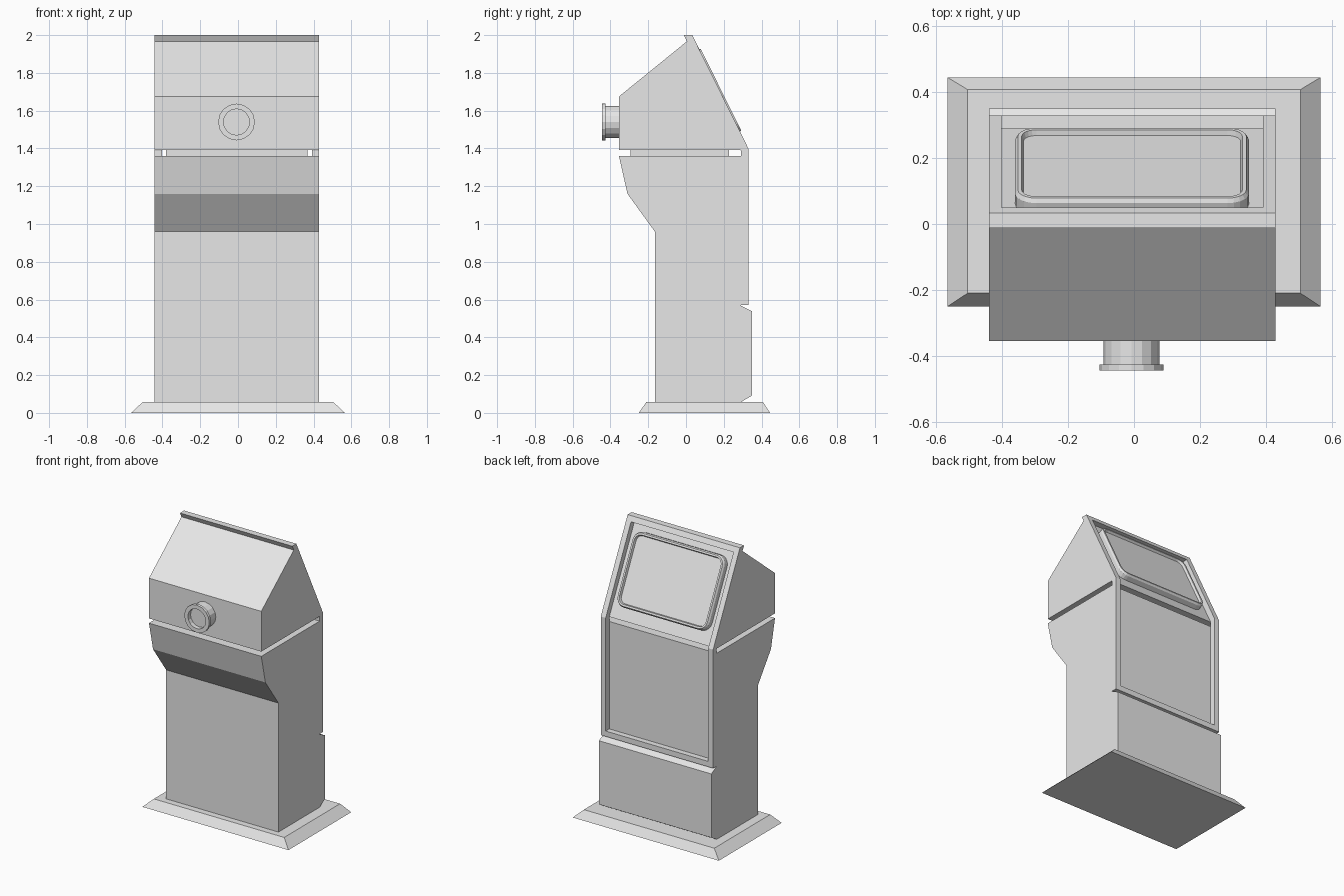
import bpy, bmesh, math
from mathutils import Vector

old = bpy.data.objects.get("Cube")
if old:
    bpy.data.objects.remove(old, do_unlink=True)

grey = bpy.data.materials.new("light_grey")
grey.use_nodes = True
grey.diffuse_color = (0.8, 0.8, 0.8, 1)
grey.node_tree.nodes["Principled BSDF"].inputs["Base Color"].default_value = (0.8, 0.8, 0.8, 1)

CX = -0.006               # centre of the cabinet
LEFT, RIGHT = CX + 0.435, CX - 0.435


def loft(name, loops, ring=False):
    """Skin matching point loops; cap the ends, or join last to first if ring."""
    bm = bmesh.new()
    rows = [[bm.verts.new(p) for p in loop] for loop in loops]
    pairs = list(zip(rows, rows[1:]))
    if ring:
        pairs.append((rows[-1], rows[0]))
    else:
        bm.faces.new(rows[0])
        bm.faces.new(rows[-1])
    n = len(rows[0])
    for a, b in pairs:
        for i in range(n):
            j = (i + 1) % n
            bm.faces.new((a[i], a[j], b[j], b[i]))
    bmesh.ops.recalc_face_normals(bm, faces=bm.faces)
    mesh = bpy.data.meshes.new(name)
    bm.to_mesh(mesh)
    bm.free()
    mesh.materials.append(grey)
    obj = bpy.data.objects.new(name, mesh)
    bpy.context.collection.objects.link(obj)
    return obj


def prism(name, profile, x0=RIGHT, x1=LEFT):
    """Extrude a (y, z) side profile across x."""
    return loft(name, [[(x, y, z) for y, z in profile] for x in (x0, x1)])


def rect(x, y0, y1, z):
    return [(-x, y0, z), (x, y0, z), (x, y1, z), (-x, y1, z)]


# Sloped floor plinth
loft("plinth", [rect(0.566, -0.25, 0.445, 0), rect(0.505, -0.21, 0.408, 0.057)])

# Cabinet body with front overhang and rear kick panel
prism("lower_body", [(-0.165, 0.05), (-0.165, 0.96), (-0.31, 1.16), (-0.355, 1.36),
                     (0.29, 1.36), (0.29, 0.568), (0.35, 0.538), (0.35, 0.092), (0.29, 0.057)])
prism("neck", [(-0.295, 1.36), (-0.295, 1.393), (0.228, 1.393), (0.228, 1.36)],
      CX - 0.375, CX + 0.373)
prism("head", [(-0.355, 1.393), (-0.355, 1.675), (0.005, 1.967), (0.29, 1.393)])


# Raised frame that follows the bend of the rear
def frame_loop(inset, points):
    (y0, z0), (y1, z1), (y2, z2) = points
    side = [(y0, z0 + inset), (y1, z1), (y2 + 0.45 * inset, z2 - 0.9 * inset)]
    return ([(LEFT - inset, y, z) for y, z in side]
            + [(RIGHT + inset, y, z) for y, z in reversed(side)])


face = [(0.33, 0.57), (0.33, 1.4), (0.033, 2.0)]
floor = [(0.29, 0.57), (0.29, 1.39), (-0.012, 2.0)]
loft("rear_frame", [frame_loop(0, face), frame_loop(0.038, face),
                    frame_loop(0.038, floor), frame_loop(0, floor)], ring=True)

# Screen bezel and sunken screen on the sloped panel
foot = Vector((CX, 0.33, 1.4))
up = Vector((0, -0.297, 0.6)).normalized()
out = Vector((0, 0.6, 0.297)).normalized()


def rounded(inset, height, radius=0.065, steps=5):
    """Rounded rectangle on the slope, at a height above the frame face."""
    w, h, r = 0.355 - inset, 0.248 - inset, radius - inset
    loop = []
    for k, (sx, sy) in enumerate([(1, 1), (-1, 1), (-1, -1), (1, -1)]):
        for i in range(steps + 1):
            a = math.pi / 2 * (k + i / steps)
            u = sx * (w - r) + r * math.cos(a)
            v = sy * (h - r) + r * math.sin(a)
            loop.append(foot + Vector((u, 0, 0)) + up * (0.343 + v) + out * height)
    return loop


loft("screen", [rounded(0, -0.045), rounded(0, -0.005), rounded(0.008, 0.008),
                rounded(0.02, 0.008), rounded(0.025, -0.009)])


# Flanged round socket on the front
def circle(r, y, n=16):
    return [(CX - 0.002 + r * math.cos(2 * math.pi * i / n), y,
             1.54 + r * math.sin(2 * math.pi * i / n)) for i in range(n)]


loft("front_socket", [circle(0.085, -0.35), circle(0.085, -0.426), circle(0.097, -0.426),
                      circle(0.097, -0.445), circle(0.069, -0.445), circle(0.069, -0.415)])
